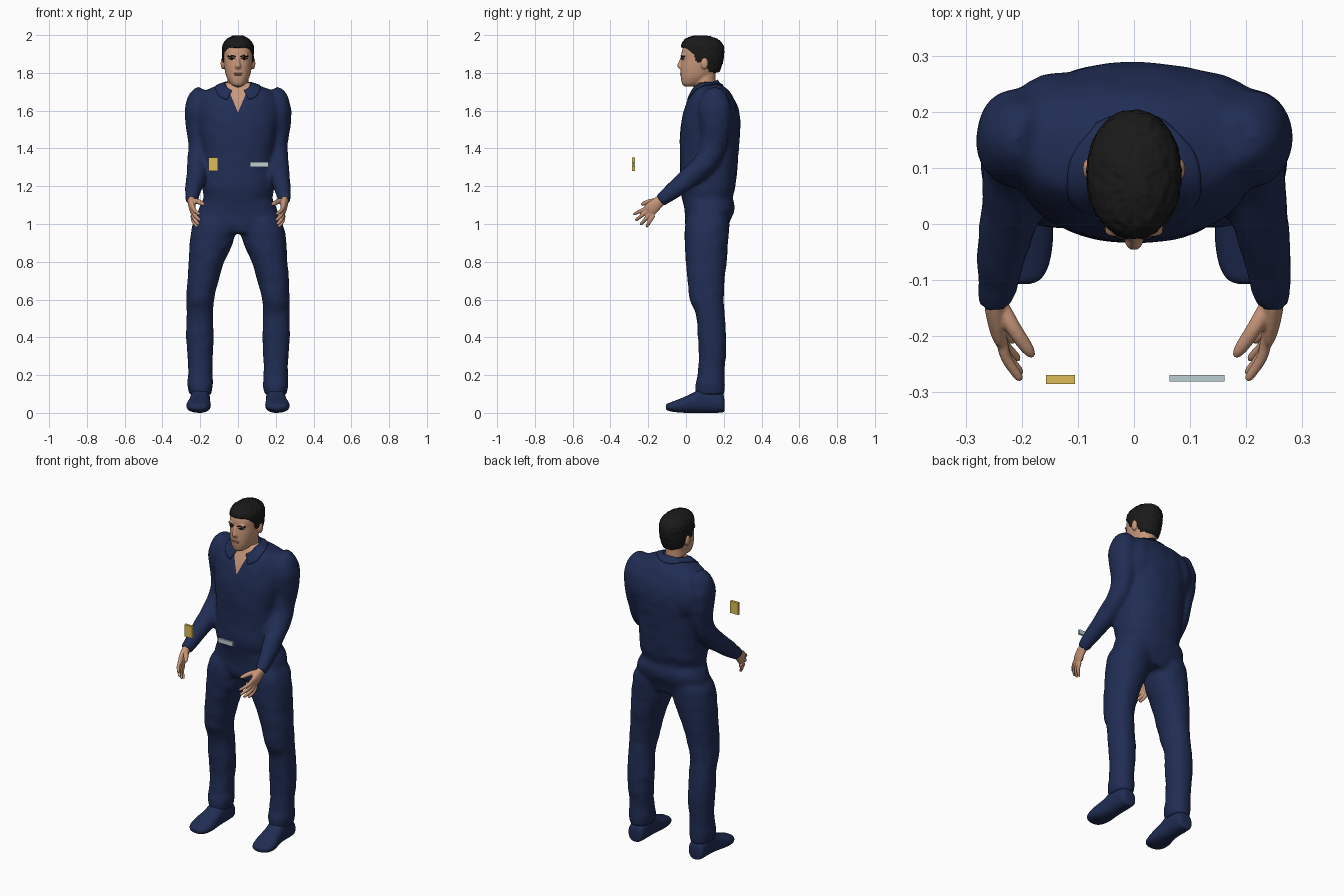
import bpy, bmesh, math
from mathutils import Vector, Matrix, noise

def material(name, r, g, b):
    m = bpy.data.materials.new(name)
    m.diffuse_color = (r, g, b, 1)
    return m

NAVY = material("navy_cloth", 0.0145, 0.026, 0.088)
SKIN = material("skin", 0.58, 0.31, 0.195)
HAIR = material("black_hair", 0.010, 0.010, 0.010)
WHITE = material("eye_white", 0.50, 0.46, 0.42)
LIPS = material("lips", 0.42, 0.20, 0.135)
GOLD = material("gold", 0.72, 0.50, 0.095)
SILVER = material("silver", 0.50, 0.62, 0.65)

def resample(rings, k):
    """Catmull-Rom interpolation between cross-sections."""
    out, last = [], len(rings) - 1
    for i in range(last):
        a, b, c, d = (rings[max(i - 1, 0)], rings[i], rings[i + 1], rings[min(i + 2, last)])
        for j in range(k):
            t = j / k
            out.append([0.5 * (2 * q + (r - p) * t + (2 * p - 5 * q + 4 * r - s) * t * t
                        + (3 * q - p - 3 * r + s) * t ** 3) for p, q, r, s in zip(a, b, c, d)])
    return out + [list(rings[last])]

def loft(bm, rings, n=28, k=4, p=2.0, axes=None):
    """Skin rings (x, y, z, ru, rv); axes fixes the ring plane, else it follows the path."""
    rings = resample(rings, k)
    pts = [Vector(r[:3]) for r in rings]
    loops = []
    for i, r in enumerate(rings):
        if axes:
            u, v = Vector(axes[0]), Vector(axes[1])
        else:
            t = (pts[min(i + 1, len(pts) - 1)] - pts[max(i - 1, 0)]).normalized()
            u = Vector((1, 0, 0))
            u = (u - t * u.dot(t)).normalized()
            v = t.cross(u)
        loop = []
        for j in range(n):
            c, s = math.cos(math.tau * j / n), math.sin(math.tau * j / n)
            e = 2 / p
            loop.append(bm.verts.new(pts[i] + u * (r[3] * math.copysign(abs(c) ** e, c))
                                     + v * (r[4] * math.copysign(abs(s) ** e, s))))
        loops.append(loop)
    for a, b in zip(loops, loops[1:]):
        for j in range(n):
            bm.faces.new((a[j], a[(j + 1) % n], b[(j + 1) % n], b[j]))
    bm.faces.new(loops[0])
    bm.faces.new(loops[-1])

FLAT = ((1, 0, 0), (0, 1, 0))
UPRIGHT = ((1, 0, 0), (0, 0, 1))

def slices(rows, cx=0):
    """(z, half width, front y, back y) -> flat rings."""
    return [(cx, (f + b) / 2, z, w, (b - f) / 2) for z, w, f, b in rows]

def ball(bm, centre, radii):
    bmesh.ops.create_uvsphere(bm, u_segments=20, v_segments=12, radius=1,
                              matrix=Matrix.Translation(centre) @ Matrix.Diagonal((*radii, 1)))

def finish(name, bm, *mats):
    bmesh.ops.recalc_face_normals(bm, faces=bm.faces)
    for f in bm.faces:
        f.smooth = True
    me = bpy.data.meshes.new(name)
    bm.to_mesh(me)
    bm.free()
    for m in mats:
        me.materials.append(m)
    ob = bpy.data.objects.new(name, me)
    bpy.context.collection.objects.link(ob)
    return ob

def fuse(name, bm, voxel, smooth, *mats):
    """Union overlapping lofts with a voxel remesh and return the new bmesh."""
    ob = finish(name, bm, *mats)
    m = ob.modifiers.new("remesh", 'REMESH')
    m.mode, m.voxel_size = 'VOXEL', voxel
    s = ob.modifiers.new("smooth", 'SMOOTH')
    s.factor, s.iterations = 0.5, smooth
    dg = bpy.context.evaluated_depsgraph_get()
    res = bmesh.new()
    res.from_mesh(bpy.data.meshes.new_from_object(ob.evaluated_get(dg)))
    bpy.data.objects.remove(ob)
    return res

# Suit: torso, sleeves and trouser legs fused into one cloth surface
bm = bmesh.new()
loft(bm, slices([(0.95, 0.16, 0.01, 0.21), (1.0, 0.21, -0.004, 0.228), (1.06, 0.213, -0.006, 0.252),
                 (1.10, 0.20, -0.012, 0.257), (1.135, 0.182, -0.02, 0.246), (1.165, 0.186, -0.028, 0.252),
                 (1.2, 0.19, -0.034, 0.262), (1.3, 0.19, -0.032, 0.272), (1.4, 0.195, -0.032, 0.28),
                 (1.5, 0.21, -0.03, 0.287), (1.58, 0.22, -0.016, 0.285), (1.65, 0.215, 0.006, 0.262),
                 (1.70, 0.185, 0.03, 0.232), (1.733, 0.11, 0.045, 0.195), (1.75, 0.06, 0.05, 0.17)]),
     n=48, p=2.4, axes=FLAT)
for sx in (1, -1):
    ball(bm, (sx * 0.125, 0.165, 1.56), (0.11, 0.108, 0.155))
    arm = [(0.175, 0.15, 1.705, 0.04, 0.045), (0.192, 0.152, 1.675, 0.064, 0.07),
           (0.205, 0.152, 1.61, 0.077, 0.088), (0.21, 0.155, 1.52, 0.068, 0.08),
           (0.207, 0.145, 1.42, 0.056, 0.07), (0.21, 0.11, 1.335, 0.058, 0.062),
           (0.22, 0.03, 1.258, 0.053, 0.056), (0.237, -0.06, 1.183, 0.044, 0.046),
           (0.245, -0.125, 1.133, 0.034, 0.037), (0.246, -0.14, 1.122, 0.031, 0.034)]
    loft(bm, [(sx * a[0], *a[1:]) for a in arm])
    leg = [(0.115, 1.06, 0.085, 0.02, 0.22), (0.126, 1.0, 0.113, -0.005, 0.23),
           (0.141, 0.9, 0.115, -0.006, 0.222), (0.167, 0.8, 0.094, -0.001, 0.216),
           (0.186, 0.7, 0.083, 0.009, 0.204), (0.2, 0.6, 0.073, 0.02, 0.2),
           (0.203, 0.52, 0.071, 0.053, 0.205), (0.202, 0.4, 0.073, 0.063, 0.213),
           (0.201, 0.3, 0.068, 0.068, 0.211), (0.2, 0.21, 0.064, 0.062, 0.203),
           (0.2, 0.15, 0.068, 0.05, 0.207), (0.2, 0.095, 0.058, 0.05, 0.202)]
    loft(bm, [(sx * c, (f + b) / 2, z, w, (b - f) / 2) for c, z, w, f, b in leg], p=2.2, axes=FLAT)
bm = fuse("suit", bm, 0.011, 8, NAVY)
# Soft cloth folds
bm.normal_update()
for v, nrm in [(v, v.normal.copy()) for v in bm.verts]:
    v.co += nrm * 0.003 * noise.noise(Vector((v.co.x * 14, v.co.y * 14, v.co.z * 18)))
# Open neckline: cut a V into the chest and colour it as skin
for sx in (1, -1):
    near = [f for f in bm.faces if f.calc_center_median().y < 0.1
            and f.calc_center_median().z > 1.55 and abs(f.calc_center_median().x) < 0.12]
    geom = list({v for f in near for v in f.verts}) + list({e for f in near for e in f.edges}) + near
    bmesh.ops.bisect_plane(bm, geom=geom, plane_co=(0, 0, 1.59), plane_no=(sx, 0, -0.42))
for f in bm.faces:
    c = f.calc_center_median()
    f.material_index = int(c.y < 0.1 and abs(c.x) < 0.42 * (c.z - 1.59))
suit = finish("suit", bm, NAVY, SKIN)

# Shirt collar folded over the suit, widest at the front points
bm = bmesh.new()
grid = []
for i in range(41):
    a = math.radians(-152 + 304 * i / 40)
    s, c = math.sin(a), math.cos(a)
    inner = Vector((0.066 * s, 0.102 + 0.066 * c, 1.73 + 0.035 * c))
    outer = Vector(((0.102 - 0.025 * c) * s, 0.102 + (0.09 if c > 0 else 0.108) * c, 1.69 + 0.035 * c))
    grid.append([bm.verts.new(inner.lerp(outer, j / 6)) for j in range(7)])
for a, b in zip(grid, grid[1:]):
    for j in range(6):
        bm.faces.new((a[j], a[j + 1], b[j + 1], b[j]))
collar = finish("collar", bm, NAVY)
w = collar.modifiers.new("wrap", 'SHRINKWRAP')
w.target, w.wrap_mode, w.offset = suit, 'OUTSIDE', 0.005
collar.modifiers.new("thick", 'SOLIDIFY').thickness = 0.005

for side, sx in (("left", 1), ("right", -1)):
    # Shoe
    bm = bmesh.new()
    rows = [(0.203, 0.2, 0.025, 0.012, 0.07), (0.195, 0.2, 0.045, 0.003, 0.1), (0.15, 0.2, 0.051, 0, 0.13),
            (0.09, 0.2, 0.052, 0, 0.135), (0.035, 0.203, 0.056, 0, 0.105), (-0.02, 0.208, 0.064, 0.001, 0.08),
            (-0.07, 0.21, 0.059, 0.006, 0.06), (-0.098, 0.208, 0.042, 0.013, 0.05),
            (-0.107, 0.206, 0.02, 0.022, 0.04)]
    loft(bm, [(sx * cx, y, (lo + hi) / 2, w, (hi - lo) / 2) for y, cx, w, lo, hi in rows],
         p=2.4, axes=UPRIGHT)
    finish(side + "_shoe", bm, NAVY)

    # Hand: palm, four fingers and thumb fused
    bm = bmesh.new()
    digits = [[(0.247, -0.11, 1.142, 0.022, 0.026), (0.246, -0.15, 1.112, 0.02, 0.032),
               (0.241, -0.185, 1.08, 0.016, 0.037), (0.238, -0.2, 1.066, 0.01, 0.033)]]
    for base, tip in (((0.238, -0.195, 1.092), (0.203, -0.279, 1.05)),
                      ((0.239, -0.195, 1.075), (0.202, -0.268, 1.018)),
                      ((0.24, -0.186, 1.058), (0.207, -0.242, 0.995)),
                      ((0.241, -0.172, 1.046), (0.216, -0.21, 0.983))):
        b, t = Vector(base), Vector(tip)
        mid = b.lerp(t, 0.5) + Vector((0.008, 0, 0))
        digits.append([(*b, 0.011, 0.011), (*mid, 0.01, 0.01), (*b.lerp(t, 0.92), 0.008, 0.008),
                       (*t, 0.004, 0.004)])
    digits.append([(0.24, -0.14, 1.122, 0.014, 0.014), (0.215, -0.185, 1.12, 0.014, 0.014),
                   (0.19, -0.222, 1.108, 0.0115, 0.0115), (0.179, -0.237, 1.102, 0.005, 0.005)])
    for d in digits:
        loft(bm, [(sx * q[0], *q[1:]) for q in d], n=16)
    finish(side + "_hand", fuse("hand", bm, 0.004, 3, SKIN), SKIN)

# Head, neck, nose, brow ridge and ears fused
bm = bmesh.new()
loft(bm, slices([(1.728, 0.018, -0.006, 0.04), (1.74, 0.038, -0.02, 0.075), (1.77, 0.057, -0.027, 0.12),
                 (1.80, 0.067, -0.029, 0.15), (1.84, 0.074, -0.028, 0.172), (1.88, 0.077, -0.024, 0.185),
                 (1.92, 0.078, -0.021, 0.188), (1.96, 0.064, 0.0, 0.165), (1.98, 0.035, 0.035, 0.13)]),
     n=40, p=2.2, axes=FLAT)
loft(bm, [(0, 0.11, 1.66, 0.062, 0.062), (0, 0.1, 1.73, 0.056, 0.058), (0, 0.095, 1.82, 0.055, 0.06)], axes=FLAT)
loft(bm, [(0, -0.018, 1.885, 0.008, 0.01), (0, -0.027, 1.86, 0.009, 0.012),
          (0, -0.034, 1.836, 0.016, 0.013), (0, -0.028, 1.823, 0.015, 0.008)], n=16, axes=FLAT)
for sx in (1, -1):
    ball(bm, (sx * 0.08, 0.098, 1.85), (0.012, 0.02, 0.032))
    ball(bm, (sx * 0.03, -0.012, 1.893), (0.025, 0.012, 0.007))
finish("head", fuse("head", bm, 0.005, 3, SKIN), SKIN)

# Eyes, brows and lips
whites, darks, lips = bmesh.new(), bmesh.new(), bmesh.new()
for sx in (1, -1):
    ball(whites, (sx * 0.032, -0.0135, 1.874), (0.013, 0.009, 0.005))
    ball(darks, (sx * 0.032, -0.0195, 1.874), (0.007, 0.005, 0.0055))
    loft(darks, [(sx * 0.012, -0.022, 1.885, 0.003, 0.005), (sx * 0.032, -0.0215, 1.891, 0.003, 0.006),
                 (sx * 0.055, -0.008, 1.888, 0.003, 0.004)], n=10)
    loft(darks, [(sx * 0.016, -0.0225, 1.876, 0.002, 0.002), (sx * 0.032, -0.0225, 1.88, 0.002, 0.0035),
                 (sx * 0.05, -0.011, 1.875, 0.002, 0.002)], n=10)
for z, h in ((1.797, 0.003), (1.79, 0.004)):
    ball(lips, (0, -0.024, z), (0.025, 0.007, h))
finish("eye_whites", whites, WHITE)
finish("irises_and_brows", darks, HAIR)
finish("lips", lips, LIPS)

# Hair: cap whose surface sinks into the head below the hairline
bm = bmesh.new()
loft(bm, slices([(1.775, 0.045, 0.02, 0.14), (1.80, 0.069, -0.02, 0.172), (1.84, 0.079, -0.026, 0.19),
                 (1.88, 0.083, -0.028, 0.2), (1.92, 0.084, -0.028, 0.203), (1.955, 0.078, -0.023, 0.193),
                 (1.982, 0.055, 0.0, 0.162), (1.998, 0.02, 0.045, 0.11)]), n=88, k=7, p=2.1, axes=FLAT)
line = [(-0.1, 1.938), (0.005, 1.93), (0.04, 1.895), (0.055, 1.855), (0.085, 1.85),
        (0.1, 1.875), (0.125, 1.81), (0.3, 1.785)]
for v in bm.verts:
    y, z = v.co.y, v.co.z
    edge = next(z0 + (z1 - z0) * (y - y0) / (y1 - y0)
                for (y0, z0), (y1, z1) in zip(line, line[1:]) if y <= y1)
    if z < edge:
        v.co = Vector((0, 0.085, z)) + (v.co - Vector((0, 0.085, z))) * 0.82
    else:
        v.co += (v.co - Vector((0, 0.09, 1.87))).normalized() * 0.004 * noise.noise(v.co * 90)
finish("hair", bm, HAIR)

# Floating plates in front of the chest
for name, mat, lo, hi in (("gold_plate", GOLD, (-0.157, -0.285, 1.281), (-0.105, -0.269, 1.352)),
                          ("silver_plate", SILVER, (0.063, -0.281, 1.302), (0.161, -0.269, 1.328))):
    lo, hi = Vector(lo), Vector(hi)
    bm = bmesh.new()
    bmesh.ops.create_cube(bm, size=1, matrix=Matrix.Translation((lo + hi) / 2)
                          @ Matrix.Diagonal((*(hi - lo), 1)))
    ob = finish(name, bm, mat)
    for poly in ob.data.polygons:
        poly.use_smooth = False
